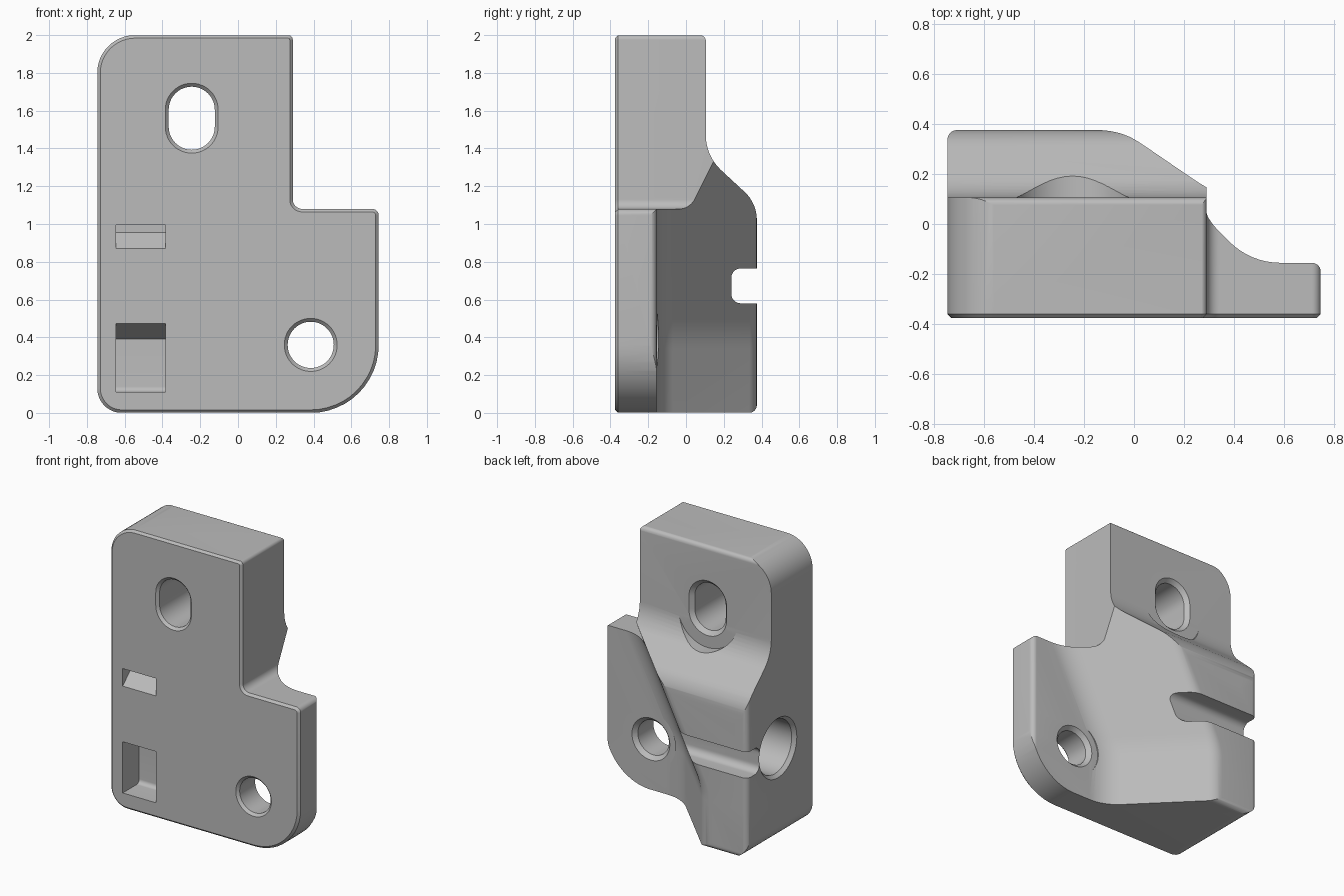
import bpy, bmesh, math
from mathutils import Vector

if "Cube" in bpy.data.objects:
    bpy.data.objects.remove(bpy.data.objects["Cube"])

grey = bpy.data.materials.new("light_grey")
grey.diffuse_color = (0.5, 0.5, 0.5, 1)
grey.use_nodes = True
grey.node_tree.nodes["Principled BSDF"].inputs["Base Color"].default_value = grey.diffuse_color


def rounded(corners, n=8):
    """2D polygon from (a, b, radius) corners, with each corner filleted."""
    out = []
    for i, (a, b, r) in enumerate(corners):
        p = Vector((a, b))
        if r == 0:
            out.append(p)
            continue
        u = (Vector(corners[i - 1][:2]) - p).normalized()
        v = (Vector(corners[(i + 1) % len(corners)][:2]) - p).normalized()
        half = u.angle(v) / 2
        centre = p + (u + v).normalized() * (r / math.sin(half))
        t = r / math.tan(half)
        s, e = p + u * t - centre, p + v * t - centre
        sweep = math.pi - 2 * half
        for k in range(n + 1):
            f = k / n
            out.append(centre + (s * math.sin((1 - f) * sweep) + e * math.sin(f * sweep)) / math.sin(sweep))
    return out


def loft(name, rings):
    """Closed solid skinned through rings with equal point counts."""
    bm = bmesh.new()
    vs = [[bm.verts.new(p) for p in ring] for ring in rings]
    n = len(vs[0])
    for lo, hi in zip(vs, vs[1:]):
        for i in range(n):
            j = (i + 1) % n
            bm.faces.new((lo[i], lo[j], hi[j], hi[i]))
    bm.faces.new(vs[0][::-1])
    bm.faces.new(vs[-1])
    bmesh.ops.recalc_face_normals(bm, faces=bm.faces[:])
    me = bpy.data.meshes.new(name)
    bm.to_mesh(me)
    bm.free()
    ob = bpy.data.objects.new(name, me)
    bpy.context.collection.objects.link(ob)
    me.materials.append(grey)
    return ob


def along_x(pts, x):
    return [(x, a, b) for a, b in pts]


def along_y(pts, y):
    return [(a, y, b) for a, b in pts]


def boolean(body, tool, op):
    m = body.modifiers.new(op, 'BOOLEAN')
    m.operation, m.object, m.solver = op, tool, 'EXACT'
    bpy.context.view_layer.update()
    deps = bpy.context.evaluated_depsgraph_get()
    me = bpy.data.meshes.new_from_object(body.evaluated_get(deps))
    body.modifiers.clear()
    body.data = me
    bpy.data.objects.remove(tool)


# Front outline, extruded to full depth with a chamfered front edge
outline = rounded([(-0.745, 0, 0.13), (0.745, 0, 0.36), (0.745, 1.08, 0.035), (0.29, 1.08, 0.05),
                   (0.29, 2, 0.025), (-0.745, 2, 0.2)], 12)
body = loft("bracket_body", [along_y(outline, -0.375), along_y(outline, 0.45)])
bm = bmesh.new()
bm.from_mesh(body.data)
front = [e for e in bm.edges if all(v.co.y < -0.37 for v in e.verts)]
bmesh.ops.bevel(bm, geom=front, offset=0.016, segments=1, affect='EDGES')
bm.to_mesh(body.data)
bm.free()

# Side profile: thick lower block sloping to the thin upper column
side = rounded([(-0.5, 0.001, 0), (0.375, 0.001, 0.04), (0.375, 1.11, 0.2), (0.105, 1.36, 0.25),
                (0.105, 1.999, 0.03), (-0.5, 1.999, 0)])
boolean(body, loft("side_profile", [along_x(side, -1), along_x(side, 1)]), 'INTERSECT')


# Diagonal ramp to the flange: upright at the bottom, leaning out higher up
def ramp_offset(z):
    lo, hi, slope = 0.34, 0.50, 0.5
    if z <= lo:
        return -0.02
    if z < hi:
        return -0.02 + slope * (z - lo) ** 2 / (2 * (hi - lo))
    return -0.02 + slope * (z - (lo + hi) / 2)


def ramp_ring(z):
    c = ramp_offset(z)
    pts = rounded([(-0.7451, -0.5, 0), (0.7451 if c < 0.4 else 1.5, -0.5, 0),
                   (0.7451 if c < 0.4 else 1.5, -0.155, 0.035), (c + 0.155, -0.155, 0.29),
                   (c - 0.375, 0.375, 0.13), (-0.7451, 0.375, 0.04)])
    return [(a, b, z) for a, b in pts]


levels = [-0.1, 0.34, 0.36, 0.38, 0.40, 0.42, 0.44, 0.46, 0.48, 0.50, 1.15, 1.3, 2.1]
boolean(body, loft("ramp", [ramp_ring(z) for z in levels]), 'INTERSECT')


# Screw holes with chamfered rims and a clearance recess behind
def stadium(x, z0, z1, r, y, n=24):
    pts = []
    for zc, start in ((z1, 0), (z0, math.pi)):
        for k in range(n + 1):
            t = start + math.pi * k / n
            pts.append((x + r * math.cos(t), y, zc + r * math.sin(t)))
    return pts


def screw_hole(name, x, z0, z1, back, recess):
    steps = [(-0.38, 0.145), (-0.357, 0.122), (back - 0.028, 0.122), (back + 0.001, 0.15),
             (back + 0.0012, recess), (0.6, recess)]
    boolean(body, loft(name, [stadium(x, z0, z1, r, y) for y, r in steps]), 'DIFFERENCE')


screw_hole("oval_hole", -0.245, 1.515, 1.605, 0.105, 0.235)
screw_hole("round_hole", 0.385, 0.3595, 0.3605, -0.155, 0.2)

# Blind rod socket in the left side
socket = []
for x, r in ((-0.76, 0.225), (-0.72, 0.19), (-0.33, 0.19)):
    socket.append([(x, 0.03 + r * math.cos(k * math.pi / 24), 0.67 + r * math.sin(k * math.pi / 24))
                   for k in range(48)])
boolean(body, loft("rod_socket", socket), 'DIFFERENCE')

# Clamp slot across the back
slot = rounded([(0.24, 0.58, 0.05), (0.5, 0.58, 0), (0.5, 0.765, 0), (0.24, 0.765, 0.05)])
boolean(body, loft("clamp_slot", [along_x(slot, -1), along_x(slot, 1)]), 'DIFFERENCE')

# Front pockets: a small wedge above, a deeper one with a sloping roof below
wedge = [(-0.385, 0.861), (-0.285, 0.955), (-0.285, 0.995), (-0.385, 0.995)]
deep = rounded([(-0.385, 0.11, 0), (-0.19, 0.11, 0.03), (-0.19, 0.39, 0), (-0.385, 0.479, 0)])
for name, pts in (("upper_pocket", wedge), ("lower_pocket", deep)):
    boolean(body, loft(name, [along_x(pts, -0.645), along_x(pts, -0.383)]), 'DIFFERENCE')

# Smooth rounded surfaces, crisp edges
bpy.ops.object.select_all(action='DESELECT')
body.select_set(True)
bpy.context.view_layer.objects.active = body
bpy.ops.object.shade_smooth_by_angle(angle=math.radians(25))
